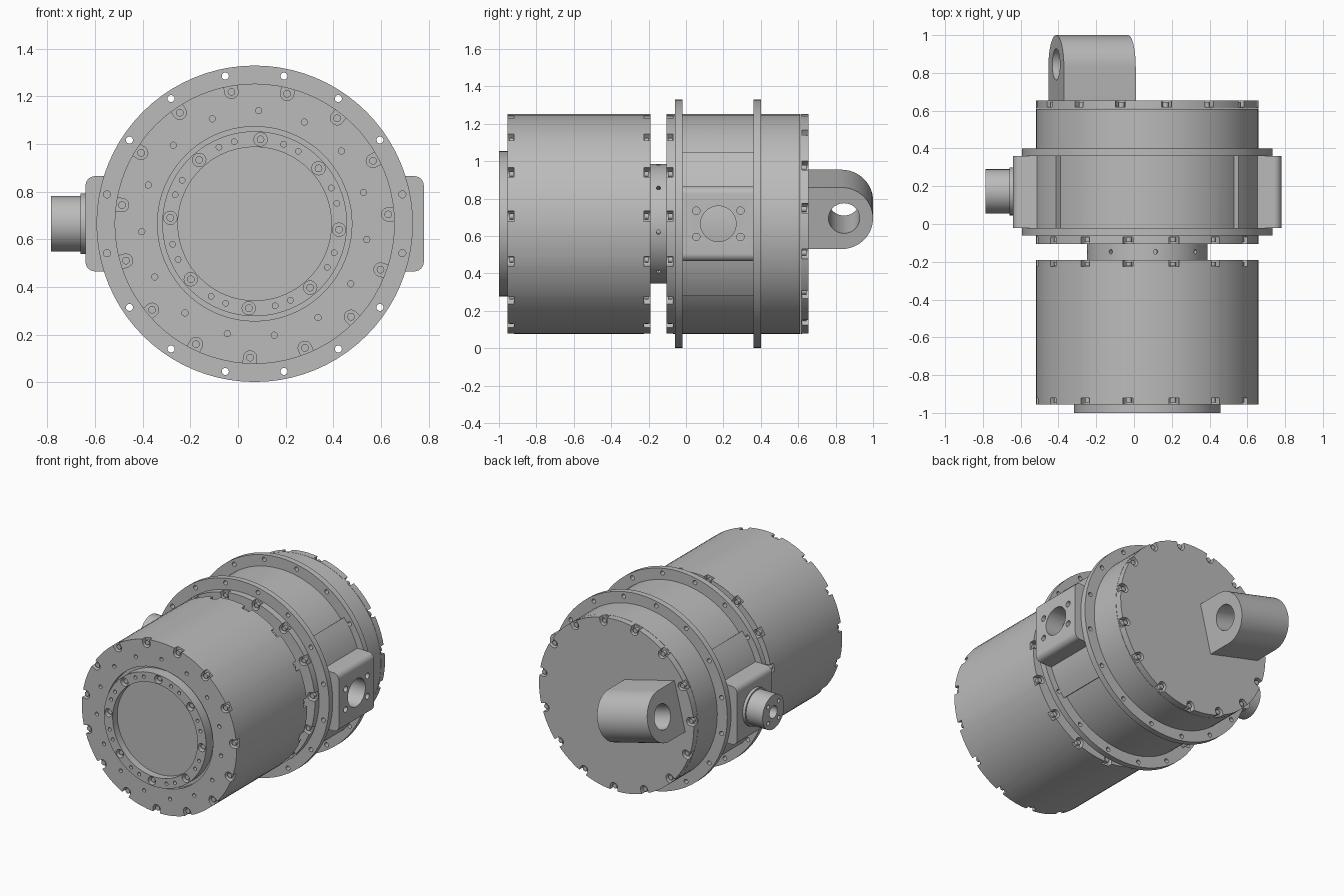
import bpy, bmesh
from math import sin, cos, pi, radians
from mathutils import Matrix, Vector

if "Cube" in bpy.data.objects:
    bpy.data.objects.remove(bpy.data.objects["Cube"])

CX, CZ = 0.07, 0.665          # main axis
R, FLANGE_R = 0.588, 0.664
TILT = radians(14)

steel = bpy.data.materials.new("grey_steel")
steel.use_nodes = True
GREY = (0.5, 0.5, 0.5, 1)
steel.diffuse_color = GREY
steel.node_tree.nodes["Principled BSDF"].inputs["Base Color"].default_value = GREY


def frame(u, v, w, origin):
    m = Matrix((u, v, w)).transposed().to_4x4()
    m.translation = Vector(origin)
    return m


X, Y, Z = Vector((1, 0, 0)), Vector((0, 1, 0)), Vector((0, 0, 1))
MAIN = frame(X, Z, Y, (CX, 0, CZ))
SIDE = frame(Y, Z, X, (0, 0.173, CZ))
LUG = frame(Y, Vector((sin(TILT), 0, cos(TILT))),
            Vector((cos(TILT), 0, -sin(TILT))), (-0.222, 0, 0.742))


# profiles
def disc(r, u=0, v=0, n=24):
    return [(u + r * cos(2 * pi * i / n), v + r * sin(2 * pi * i / n)) for i in range(n)]


def arc(r, a, b, u=0, v=0, n=12):
    angles = [radians(a + (b - a) * i / n) for i in range(n + 1)]
    return [(u + r * cos(t), v + r * sin(t)) for t in angles]


def polar(count, r, offset):
    return [(r * cos(t), r * sin(t)) for t in
            (radians(offset + 360 * i / count) for i in range(count))]


def discs(count, ring_r, offset, r, n=14):
    return [disc(r, u, v, n) for u, v in polar(count, ring_r, offset)]


def notches(offset):
    # slot with a round bottom, open to the rim
    shape = arc(0.028, 90, 270, 0.562) + [(0.65, -0.028), (0.65, 0.028)]
    return [[(u * c - v * s, u * s + v * c) for u, v in shape]
            for c, s in polar(15, 1, offset)]


def mirror(shape):
    return [(-u, v) for u, v in shape]


# solids
def solid(name, shapes, a, b, space=MAIN):
    bm = bmesh.new()
    for shape in shapes:
        face = bm.faces.new([bm.verts.new(space @ Vector((u, v, a))) for u, v in shape])
        out = bmesh.ops.extrude_face_region(bm, geom=[face], use_keep_orig=True)
        verts = [g for g in out["geom"] if isinstance(g, bmesh.types.BMVert)]
        shift = (space.to_3x3() @ Vector((0, 0, 1))) * (b - a)
        bmesh.ops.translate(bm, verts=verts, vec=shift)
    bmesh.ops.recalc_face_normals(bm, faces=bm.faces)
    mesh = bpy.data.meshes.new(name)
    bm.to_mesh(mesh)
    bm.free()
    mesh.materials.append(steel)
    obj = bpy.data.objects.new(name, mesh)
    bpy.context.collection.objects.link(obj)
    return obj


def activate(obj):
    bpy.ops.object.select_all(action="DESELECT")
    obj.select_set(True)
    bpy.context.view_layer.objects.active = obj


def cut(obj, shapes, a, b, space=MAIN):
    cutter = solid("cutter", shapes, a, b, space)
    cutter.hide_render = True
    mod = obj.modifiers.new("cut", "BOOLEAN")
    mod.operation, mod.solver, mod.object = "DIFFERENCE", "EXACT", cutter
    activate(obj)
    bpy.ops.object.modifier_apply(modifier=mod.name)
    bpy.data.objects.remove(cutter)


def bolts(name, offset, a, b):
    solid(name, discs(15, 0.562, offset, 0.016), a, b)


# front drum with rim notches, face holes and a seat for the ring
drum = solid("front_drum", [disc(R, n=80)], -0.955, -0.19)
cut(drum, notches(4), -1.0, -0.92)
cut(drum, notches(4), -0.225, -0.15)
cut(drum, [disc(0.408, n=80)], -1.0, -0.925)
cut(drum, discs(15, 0.475, 16, 0.013), -1.0, -0.93)
bolts("front_drum_front_bolts", 4, -0.93, -0.935 + 0.01)
bolts("front_drum_bolts", 4, -0.922, -0.945)
bolts("front_drum_rear_bolts", 4, -0.223, -0.2)

# output ring with counterbored bolts
ring = solid("output_ring", [disc(0.388, n=80)], -1.0, -0.92)
cut(ring, [disc(0.322, n=80)], -1.1, -0.95)
cut(ring, discs(8, 0.355, -4, 0.028, 20), -1.1, -0.965)
cut(ring, discs(8, 0.355, 14, 0.012) + discs(8, 0.355, 25, 0.012), -1.1, -0.97)
solid("output_ring_bolts", discs(8, 0.355, -4, 0.016), -0.96, -0.985)

# neck with radial holes
neck = solid("neck", [disc(0.32, n=64)], -0.2, -0.095)
for u, v in polar(8, 1, 37):
    out = Vector((u, 0, v))
    radial = frame(Y, out.cross(Y), out, (CX, -0.147, CZ))
    cut(neck, [disc(0.012, n=12)], 0.29, 0.4, radial)

# rear housing and end cap
housing = solid("rear_housing", [disc(R, n=80)], -0.105, 0.609)
cut(housing, notches(4), -0.2, -0.07)
bolts("rear_housing_bolts", 4, -0.072, -0.095)
cap = solid("end_cap", [disc(R, n=80)], 0.611, 0.655)
cut(cap, notches(8), 0.62, 0.7)
bolts("end_cap_bolts", 8, 0.618, 0.645)

# drilled flanges
for name, a in (("front_flange", -0.06), ("rear_flange", 0.36)):
    flange = solid(name, [disc(FLANGE_R, n=80)], a, a + 0.04)
    cut(flange, discs(16, 0.632, 11.25, 0.015), a - 0.05, a + 0.1)

# thickened side walls and bosses between the flanges
wall = arc(0.618, -38.5, 38.5, n=20) + arc(0.5, 38.5, -38.5, n=20)
boss = ([(0.45, -0.2)] + arc(0.04, -90, 0, 0.67, -0.16, 6)
        + arc(0.04, 0, 90, 0.67, 0.16, 6) + [(0.45, 0.2)])
port_hole = [disc(0.095, n=40)]
screw_holes = [disc(0.02, u, v, 14) for u in (-0.118, 0.118) for v in (-0.07, 0.07)]
left_wall = solid("left_wall", [wall], -0.02, 0.36)
left_boss = solid("left_boss", [boss], -0.02, 0.36)
for part in (left_wall, left_boss):
    cut(part, port_hole, 0.64, 0.9, SIDE)
cut(left_boss, screw_holes, 0.72, 0.9, SIDE)
solid("right_wall", [mirror(wall)], -0.02, 0.36)
solid("right_boss", [mirror(boss)], -0.02, 0.36)

# side connector
solid("connector_collar", [disc(0.127, n=40)], -0.66, -0.6, SIDE)
plug = solid("connector", [disc(0.117, n=40)], -0.785, -0.62, SIDE)
cut(plug, [disc(0.042)] + discs(4, 0.08, 45, 0.014), -0.9, -0.7, SIDE)

# tilted mounting lug with a through hole
lug = solid("mounting_lug", [[(0.645, -0.17)] + arc(0.17, -90, 90, 0.83, 0, 28)
                             + [(0.645, 0.17)]], -0.196, 0.196, LUG)
cut(lug, [disc(0.083, 0.845, 0, 40)], -0.4, 0.4, LUG)

# smooth round walls, crisp edges
for obj in list(bpy.context.collection.objects):
    if obj.type == "MESH" and steel.name in obj.data.materials:
        activate(obj)
        bpy.ops.object.shade_smooth_by_angle(angle=radians(30))
